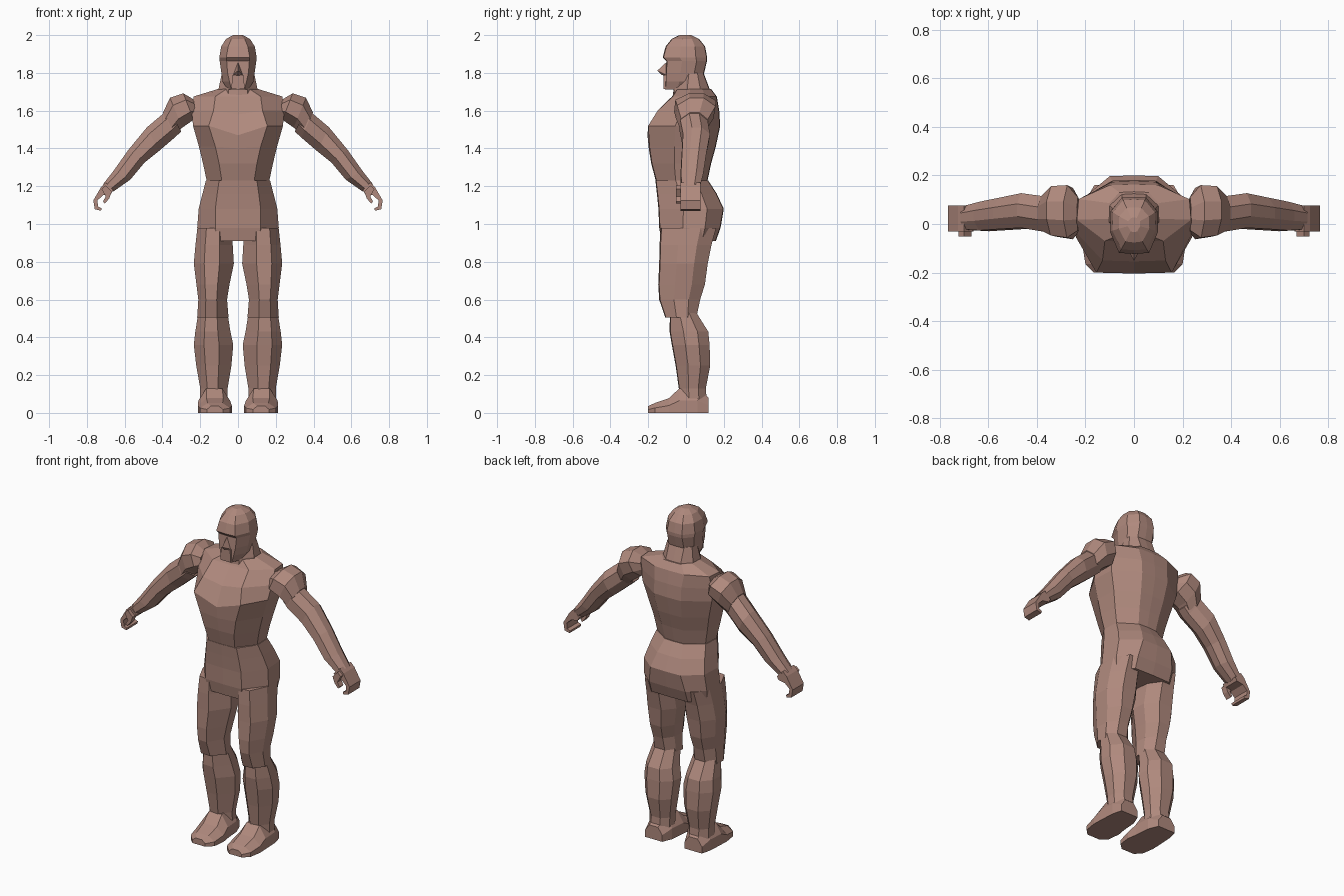
import bpy, bmesh

skin = bpy.data.materials.new("clay skin")
skin.diffuse_color = (0.43, 0.25, 0.205, 1)


def finish(name, bm):
    bmesh.ops.recalc_face_normals(bm, faces=bm.faces)
    mesh = bpy.data.meshes.new(name)
    bm.to_mesh(mesh)
    bm.free()
    mesh.materials.append(skin)
    obj = bpy.data.objects.new(name, mesh)
    bpy.context.collection.objects.link(obj)
    return obj


def loft(name, rings, side=1):
    """Skin a row of equal-sized point rings and cap both ends."""
    bm = bmesh.new()
    rows = [[bm.verts.new((x * side, y, z)) for x, y, z in r] for r in rings]
    n = len(rows[0])
    for a, b in zip(rows, rows[1:]):
        for i in range(n):
            j = (i + 1) % n
            bm.faces.new((a[i], a[j], b[j], b[i]))
    bm.faces.new(rows[0])
    bm.faces.new(rows[-1])
    return finish(name, bm)


def body_ring(z, w, front, back, wf, wb, dip=0.0):
    """Symmetric ten-sided section; dip lowers the middle of the front."""
    yf, yb = front * 0.62 + back * 0.38, front * 0.25 + back * 0.75
    half = [(wf, front), (w, yf), (w * 0.97, yb), (wb, back)]
    right = [(x, y, z) for x, y in half]
    left = [(-x, y, z) for x, y in reversed(half)]
    return [(0, front - 0.004, z - dip)] + right + [(0, back + 0.003, z)] + left


def leg_ring(z, xi, xo, front, back):
    """Eight-sided leg section with a narrow shin panel."""
    w, d = xo - xi, back - front
    return [(xi + w * u, front + d * v, z) for u, v in
            ((.36, 0), (.74, .02), (1, .36), (.98, .72),
             (.72, 1), (.3, 1), (.04, .74), (0, .42))]


def arm_ring(xt, zt, xb, zb, front, back):
    """Eight-sided section slung between a top and a bottom point."""
    return [(xb + (xt - xb) * u, front + (back - front) * v, zb + (zt - zb) * u)
            for u, v in ((1, .35), (1, .7), (.72, 1), (.3, .95),
                         (0, .7), (0, .35), (.3, 0), (.75, .03))]


def slab(name, outline, y0, y1, side):
    return loft(name, [[(x, y, z) for x, z in outline] for y in (y0, y1)], side)


# Torso: waist, belly, chest, shoulder line
loft("torso", [body_ring(*r) for r in (
    (1.225, .165, -.155, .11, .085, .06, 0),
    (1.32, .185, -.180, .13, .10, .07, 0),
    (1.41, .207, -.193, .155, .12, .08, .01),
    (1.52, .238, -.200, .178, .155, .09, .05),
    (1.60, .245, -.150, .173, .13, .09, .02),
    (1.675, .235, -.070, .160, .12, .10, 0),
    (1.715, .105, -.045, .130, .06, .06, 0))])

# Pelvis with rounded seat
loft("pelvis", [body_ring(*r) for r in (
    (1.23, .17, -.158, .115, .10, .06),
    (1.16, .188, -.150, .160, .11, .08),
    (1.08, .208, -.142, .197, .12, .10),
    (.98, .216, -.138, .180, .12, .12),
    (.91, .205, -.125, .155, .11, .12))])

# Neck and head
loft("neck", [body_ring(*r) for r in (
    (1.64, .115, -.068, .150, .05, .06),
    (1.72, .102, -.062, .120, .05, .05),
    (1.80, .085, -.030, .090, .05, .05))])
loft("head", [body_ring(*r) for r in (
    (1.712, .055, -.108, .06, .035, .04),
    (1.755, .082, -.106, .08, .045, .045),
    (1.80, .088, -.104, .093, .055, .05),
    (1.862, .097, -.100, .108, .06, .05),
    (1.882, .099, -.119, .109, .062, .05),
    (1.94, .089, -.104, .098, .052, .045),
    (1.98, .063, -.072, .066, .035, .03),
    (2.0, .025, -.03, .025, .014, .012))])

# Nose wedge
bm = bmesh.new()
top, tip, base, lf, rt = [bm.verts.new(p) for p in (
    (0, -.10, 1.86), (0, -.152, 1.812), (0, -.128, 1.788),
    (-.03, -.098, 1.785), (.03, -.098, 1.785))]
for f in ((top, lf, tip), (top, tip, rt), (tip, lf, base),
          (tip, base, rt), (base, lf, rt), (top, rt, lf)):
    bm.faces.new(f)
finish("nose", bm)

# Mouth block
slab("mouth", ((-.035, 1.715), (.035, 1.715), (.03, 1.788), (-.03, 1.788)),
     -.119, -.09, 1)

for word, s in (("right", 1), ("left", -1)):
    # Thigh, ending in a knee overhang
    loft(word + "_thigh", [leg_ring(*r) for r in (
        (.98, .03, .215, -.135, .16), (.89, .028, .225, -.14, .135),
        (.79, .022, .234, -.142, .115), (.68, .045, .22, -.147, .10),
        (.60, .058, .21, -.142, .075), (.505, .05, .216, -.11, .055))], s)
    # Shin and calf
    loft(word + "_shin", [leg_ring(*r) for r in (
        (.53, .056, .21, -.085, .055), (.43, .04, .226, -.087, .118),
        (.36, .025, .234, -.075, .125), (.25, .035, .221, -.055, .128),
        (.13, .055, .20, -.038, .105), (.06, .055, .20, -.035, .11))], s)
    # Foot, lofted from toe to heel
    loft(word + "_foot", [
        [(a, y, 0), (b, y, 0), (b, y, h * .5),
         (b - (b - a) * .25, y, h), (a + (b - a) * .25, y, h), (a, y, h * .5)]
        for y, a, b, h in (
            (-.2, .08, .165, .036), (-.165, .042, .20, .052),
            (-.09, .033, .212, .078), (-.035, .042, .21, .13),
            (.06, .05, .205, .13), (.12, .075, .19, .08))], s)
    # Shoulder cap
    loft(word + "_shoulder", [arm_ring(*r) for r in (
        (.235, 1.66, .222, 1.57, -.03, .11), (.29, 1.692, .235, 1.552, -.063, .16),
        (.36, 1.668, .295, 1.51, -.053, .156), (.397, 1.59, .345, 1.46, -.03, .115))], s)
    # Arm down to the wrist
    loft(word + "_arm", [arm_ring(*r) for r in (
        (.37, 1.61, .30, 1.49, -.03, .115), (.395, 1.585, .335, 1.458, -.035, .115),
        (.482, 1.512, .42, 1.385, -.02, .127), (.58, 1.393, .495, 1.325, -.025, .108),
        (.66, 1.28, .57, 1.235, -.03, .092), (.715, 1.21, .66, 1.172, -.025, .075))], s)
    # Palm with curled fingers
    slab(word + "_hand", (
        (.70, 1.22), (.725, 1.195), (.766, 1.125), (.758, 1.078), (.725, 1.07),
        (.722, 1.084), (.741, 1.092), (.744, 1.125), (.715, 1.152), (.672, 1.16),
        (.66, 1.18)), -.03, .076, s)
    # Thumb
    slab(word + "_thumb", (
        (.70, 1.205), (.722, 1.185), (.70, 1.145), (.715, 1.12), (.705, 1.108),
        (.682, 1.135), (.668, 1.172)), -.052, -.015, s)
